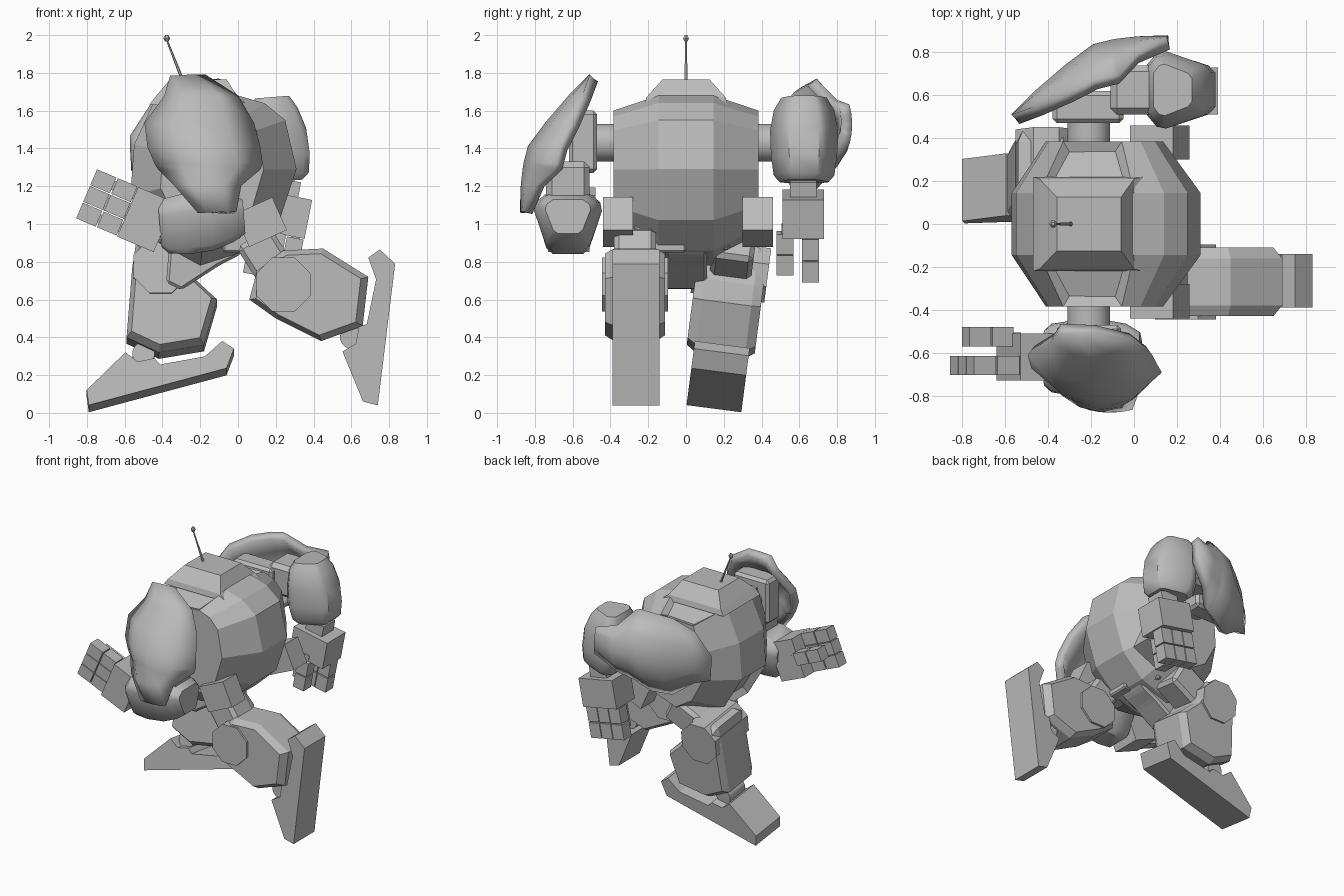
import bpy, bmesh, math
from mathutils import Vector

cube = bpy.data.objects.get("Cube")
if cube:
    bpy.data.objects.remove(cube)

GREY = (0.5, 0.5, 0.5, 1)
mat = bpy.data.materials.new("plain grey")
mat.use_nodes = True
mat.diffuse_color = GREY
mat.node_tree.nodes["Principled BSDF"].inputs["Base Color"].default_value = GREY


def add(name, verts, faces, place=None, bevel=0, smooth=False, solid=0):
    """Make an object, optionally moving every point with the place function."""
    me = bpy.data.meshes.new(name)
    me.from_pydata([place(*v) if place else v for v in verts], [], faces)
    bm = bmesh.new()
    bm.from_mesh(me)
    bmesh.ops.recalc_face_normals(bm, faces=bm.faces)
    if bevel:
        bmesh.ops.bevel(bm, geom=bm.edges[:], offset=bevel, segments=1, affect='EDGES')
    bm.to_mesh(me)
    bm.free()
    ob = bpy.data.objects.new(name, me)
    bpy.context.collection.objects.link(ob)
    me.materials.append(mat)
    if solid:
        mod = ob.modifiers.new("thickness", 'SOLIDIFY')
        mod.thickness, mod.offset = solid, 0
    if smooth:
        bpy.ops.object.select_all(action='DESELECT')
        ob.select_set(True)
        bpy.context.view_layer.objects.active = ob
        bpy.ops.object.shade_smooth_by_angle(angle=math.radians(smooth))
    return ob


def loft(name, rings, **kw):
    """Skin equal rings and cap both ends."""
    n = len(rings[0])
    faces = [(k * n + i, k * n + (i + 1) % n, (k + 1) * n + (i + 1) % n, (k + 1) * n + i)
             for k in range(len(rings) - 1) for i in range(n)]
    faces += [tuple(range(n)), tuple(range((len(rings) - 1) * n, len(rings) * n))]
    return add(name, [v for r in rings for v in r], faces, **kw)


def prism(name, poly, y0, y1, **kw):
    return loft(name, [[(x, y, z) for x, z in poly] for y in (y0, y1)], **kw)


def box(name, x, y, z, **kw):
    return prism(name, [(x[0], z[0]), (x[1], z[0]), (x[1], z[1]), (x[0], z[1])], *y, **kw)


def disc(x, z, r, n):
    return [(x + r * math.cos(math.tau * (i + .5) / n), z + r * math.sin(math.tau * (i + .5) / n))
            for i in range(n)]


def beam(name, a, b, half, y0, y1, **kw):
    """Block running from a to b in the side plane."""
    a, b = Vector(a), Vector(b)
    d = (b - a).normalized()
    p = Vector((-d.y, d.x)) * half
    return prism(name, [a + p, b + p, b - p, a - p], y0, y1, **kw)


# Body: faceted barrel across y, with recessed vents on the shoulders
hoop = [(-.44, 1.66), (0, 1.68), (.14, 1.64), (.25, 1.55), (.31, 1.29), (.22, 1.02),
        (.05, .86), (-.2, .78), (-.42, .9), (-.57, 1.15), (-.55, 1.42)]


def hoop_ring(y, sx, top, low):
    return [(-.15 + (x + .15) * sx, y, 1.28 + (z - 1.28) * (top if z > 1.28 else low)) for x, z in hoop]


body = loft("body", [hoop_ring(-.385, .62, .8, .7), hoop_ring(-.145, 1, 1, 1),
                     hoop_ring(.145, 1, 1, 1), hoop_ring(.385, .62, .8, .7)])
bm = bmesh.new()
bm.from_mesh(body.data)
vents = [f for f in bm.faces if f.normal.z > .8 and abs(f.calc_center_median().y) > .2
         and f.calc_area() > .06]
mouth = [f for f in bm.faces if f.normal.x < -.6 and f.normal.z < -.2
         and abs(f.calc_center_median().y) < .1]
bmesh.ops.inset_individual(bm, faces=vents, thickness=.05, depth=-.03)
bmesh.ops.inset_individual(bm, faces=mouth, thickness=.03, depth=-.05)
bm.to_mesh(body.data)
bm.free()

# Top hatch and antenna
loft("top_hatch", [[(x0, -w, z), (x1, -w, z), (x1, w, z), (x0, w, z)] for x0, x1, w, z in
                   ((-.47, .05, .22, 1.63), (-.44, 0, .21, 1.67), (-.36, -.06, .125, 1.765))])
loft("antenna", [[(x + r * math.cos(i * 1.047), r * math.sin(i * 1.047), z) for i in range(6)]
                 for x, z, r in ((-.285, 1.74, .01), (-.375, 1.97, .005))])
loft("antenna_tip", [[(-.377 + r * math.cos(i * 1.047), r * math.sin(i * 1.047), z) for i in range(6)]
                     for r, z in ((.008, 1.965), (.018, 1.983), (.008, 2))])

# Pelvis keel under the body
prism("pelvis", [(.2, 1.02), (.0, .83), (-.1, .78), (-.3, .65), (-.38, .69), (-.36, .95)], -.11, .11,
      bevel=.015)
for s in (-1, 1):
    prism("shoulder_axle", disc(-.21, 1.43, .1, 24), s * .36, s * .5, smooth=30)


# Arms: the second one is mirrored and swung backwards about the shoulder
def hanging(x, y, z):
    return x, -y, z


def swung(x, y, z):
    return -.21 - (z - 1.43), y, 1.43 + (x + .21)


PAD = [(1.77, -.35, -.18, .49, 0), (1.66, -.38, -.01, .6, .07), (1.52, -.48, .07, .72, .13),
       (1.4, -.46, .1, .81, .16), (1.32, -.42, .11, .83, .16), (1.29, -.4, .1, .835, .16),
       (1.2, -.32, .0, .845, .07), (1.06, -.2, -.02, .85, .01)]

# Forearm section: wide above, narrowing below
FOREARM = [(-.45, -1), (.45, -1), (.65, -.8), (1, .4), (.95, .7), (.65, 1), (-.65, 1), (-.95, .7),
           (-1, .4), (-.65, -.8)]


def arm(side, place, wrist, angle):
    cols = [-1, -.5, 0, .5, 1]
    verts = [((a + b) / 2 + t * (b - a) / 2, y - bend * t * t, z) for z, a, b, y, bend in PAD for t in cols]
    faces = [(k * 5 + i, k * 5 + i + 1, k * 5 + i + 6, k * 5 + i + 5)
             for k in range(len(PAD) - 1) for i in range(4)]
    add(side + "_shoulder_pad", verts, faces, place=place, solid=.06, smooth=35)
    box(side + "_shoulder_block", (-.36, -.06), (.47, .62), (1.27, 1.6), place=place, bevel=.02)
    box(side + "_upper_arm", (-.27, -.03), (.51, .74), (1.0, 1.33), place=place, bevel=.03)
    rings = []
    for x, z, ry, rz in ((.035, 1.04, .12, .09), (-.03, 1.03, .16, .125), (-.14, 1.01, .18, .15),
                         (-.28, 1.0, .175, .16), (-.38, .99, .16, .145), (-.415, .99, .13, .11)):
        rings.append([(x - (z + b * rz - 1) * .08, .625 + ry * a, z + rz * b) for a, b in FOREARM])
    loft(side + "_forearm", rings, place=place, smooth=40)
    # Hand in its own frame: u runs to the fingertips, v spreads the fingers
    s = -1 if place is hanging else 1
    c, n = math.cos(angle), math.sin(angle)

    def hand(u, y, v):
        return wrist[0] + u * c - v * n, s * y, wrist[1] + u * n + v * c
    box(side + "_wrist", (-.08, .03), (.55, .69), (-.07, .07), place=hand)
    box(side + "_palm", (0, .21), (.51, .73), (-.14, .145), place=hand)
    for v in (-.096, 0, .096):
        for u in (.215, .335):
            box(side + "_finger", (u, u + .112), (.615, .705), (v - .045, v + .045), place=hand)
        box(side + "_finger_joint", (.19, .36), (.63, .69), (v - .025, v + .025), place=hand)
    for u in (.205, .32):
        box(side + "_thumb", (u, u + .108), (.48, .57), (-.045, .045), place=hand)
    box(side + "_thumb_joint", (.16, .34), (.505, .545), (-.025, .025), place=hand)


arm("right", hanging, (-.39, .985), math.radians(157))
arm("left", swung, (.25, 1.155), math.radians(-101))


# Legs
FOOT = [(0, 0), (.01, .08), (.26, .22), (.31, .155), (.4, .15), (.42, .11), (.66, .09),
        (.77, .145), (.82, .09), (.755, 0)]


def leg(side, ys, calf, hip, knee, ankle, toe, angle, lean, hipbox):
    y0, y1 = ys
    mid = (y0 + y1) / 2

    def tilt(x, y, z):
        return x, y + lean * (z - .68), z - lean * (y - .33)
    c, n = math.cos(angle), math.sin(angle)
    # Chamfered shin block with round knee plates
    mx = sum(p[0] for p in calf) / len(calf)
    mz = sum(p[1] for p in calf) / len(calf)
    rings = [[(mx + (x - mx) * k, y, mz + (z - mz) * k) for x, z in calf]
             for y, k in ((y0, .88), (y0 + .05, 1), (y1 - .05, 1), (y1, .88))]
    loft(side + "_shin", rings, place=tilt)
    prism(side + "_knee_disc", disc(*knee, .155, 8), y0 - .015, y1 + .015, place=tilt)
    beam(side + "_thigh", hip, knee, .105, mid - .11, mid + .11, place=tilt, bevel=.025)
    beam(side + "_hip_joint", (-.08, .93), hip, .08, min(0, mid), max(0, mid), bevel=.01)
    beam(side + "_hip_guard", (.02, .965), (.22, 1.055), .095, *hipbox)
    # Ankle and foot
    prism(side + "_ankle", disc(*ankle, .06, 16), mid - .09, mid + .09, place=tilt, smooth=30)
    foot = [(toe[0] + u * c - v * n, toe[1] + u * n + v * c) for u, v in FOOT]
    prism(side + "_foot", foot, y0 + .04, y1 - .03, place=tilt)


leg("right", (-.43, -.11),
    [(.24, .86), (.45, .87), (.69, .72), (.66, .46), (.44, .38), (.2, .5), (.06, .6), (.1, .75)],
    (.08, .93), (.24, .68), (.6, .4), (.74, .04), math.radians(83), 0, (-.44, -.28))
leg("left", (.05, .41),
    [(-.54, .87), (-.33, .88), (-.23, .68), (-.11, .57), (-.18, .33), (-.42, .29), (-.59, .37), (-.56, .74)],
    (-.1, .9), (-.41, .74), (-.5, .29), (-.79, .01), math.radians(15), .13, (.3, .46))
